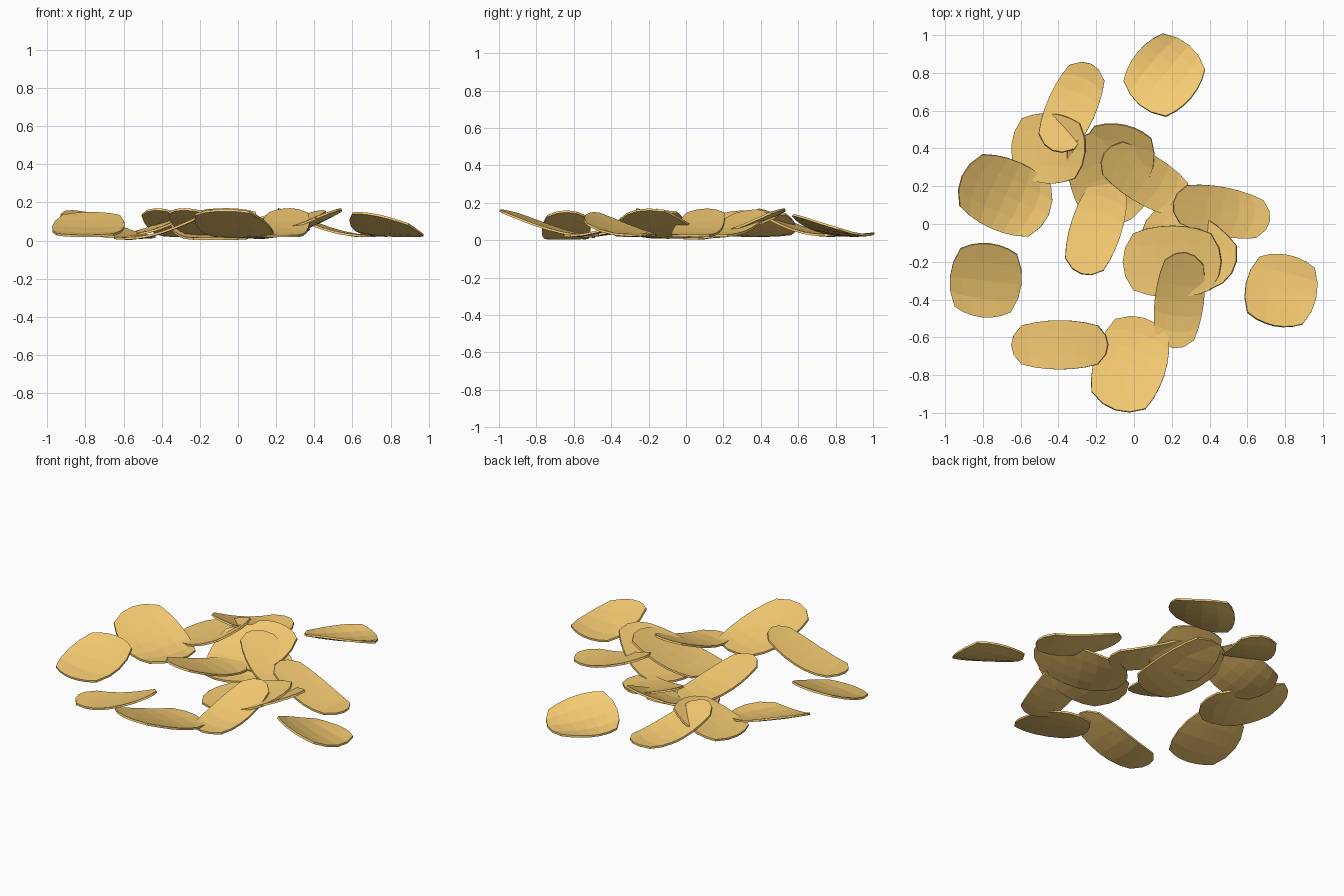
import bpy, bmesh
from math import radians, cos, sin, sqrt

mat = bpy.data.materials.new("golden_crisp")
mat.diffuse_color = (0.92, 0.60, 0.17, 1)
THICK = 0.012


def crisp(name, x, y, length, width, turn, rise, zlo, zhi, bowl):
    """Curved rounded-rectangle slice; 'rise' is the compass angle of its high end."""
    bm = bmesh.new()
    nu, nv = 6, 4
    a, r = radians(turn), radians(rise)
    pts = []
    for i in range(nu + 1):
        for j in range(nv + 1):
            u, v = 2 * i / nu - 1, 2 * j / nv - 1
            l = u * sqrt(1 - 0.38 * v * v) * length / 2
            w = v * sqrt(1 - 0.38 * u * u) * width / 2
            px, py = l * cos(a) - w * sin(a), l * sin(a) + w * cos(a)
            t = (px * cos(r) + py * sin(r)) * 4      # along the rise
            s = (-px * sin(r) + py * cos(r)) * 4     # across the rise
            h = t + bowl * t * t - 0.15 * t ** 3 + 0.15 * s * s
            pts.append((x + px, y + py, h))
    lo, hi = min(p[2] for p in pts), max(p[2] for p in pts)
    vs = [bm.verts.new((p[0], p[1], zlo + (p[2] - lo) / (hi - lo) * (zhi - zlo)))
          for p in pts]
    n = nv + 1
    for i in range(nu):
        for j in range(nv):
            k = i * n + j
            bm.faces.new((vs[k], vs[k + n], vs[k + n + 1], vs[k + 1]))
    bm.normal_update()
    me = bpy.data.meshes.new(name)
    bm.to_mesh(me)
    bm.free()
    me.materials.append(mat)
    ob = bpy.data.objects.new(name, me)
    bpy.context.collection.objects.link(ob)
    mod = ob.modifiers.new("thickness", 'SOLIDIFY')
    mod.thickness = THICK
    mod.offset = -1


# x, y, length, width, turn, rise direction, low z, high z, bowl
crisps = [
    # loose outer ring
    (0.16, 0.79, 0.41, 0.37, 50, -70, 0.03, 0.14, 1.0),
    (-0.33, 0.62, 0.50, 0.26, 66, -110, 0.03, 0.17, 0.6),
    (-0.455, 0.40, 0.39, 0.37, -5, 10, 0.03, 0.15, 0.6),
    (-0.68, 0.15, 0.50, 0.38, -24, 140, 0.02, 0.16, 0.6),
    (-0.785, -0.30, 0.38, 0.39, -6, 85, 0.03, 0.15, 0.4),
    (-0.395, -0.64, 0.51, 0.26, 0, 0, 0.015, 0.16, 0.5),
    (-0.02, -0.74, 0.51, 0.38, 72, -100, 0.025, 0.165, 0.3),
    (0.78, -0.35, 0.38, 0.38, -12, -125, 0.03, 0.15, 0.8),
    # front right cluster
    (0.24, -0.405, 0.51, 0.26, 83, 85, 0.03, 0.17, 0.4),
    (0.20, -0.20, 0.52, 0.38, 0, 20, 0.03, 0.16, 0.4),
    (0.29, -0.12, 0.53, 0.35, -32, -10, 0.02, 0.17, 0.5),
    (0.465, 0.065, 0.52, 0.26, -11, 170, 0.03, 0.17, 0.4),
    # middle cluster
    (0.06, 0.24, 0.51, 0.26, -32, 150, 0.03, 0.165, 0.4),
    (-0.09, 0.34, 0.39, 0.37, -12, 80, 0.03, 0.17, 0.4),
    (-0.15, 0.24, 0.51, 0.38, 107, 100, 0.015, 0.14, 0.4),
    (-0.20, -0.02, 0.51, 0.27, 72, -110, 0.04, 0.17, 0.4),
]
for i, c in enumerate(crisps, 1):
    crisp(f"crisp_{i:02d}", *c)
